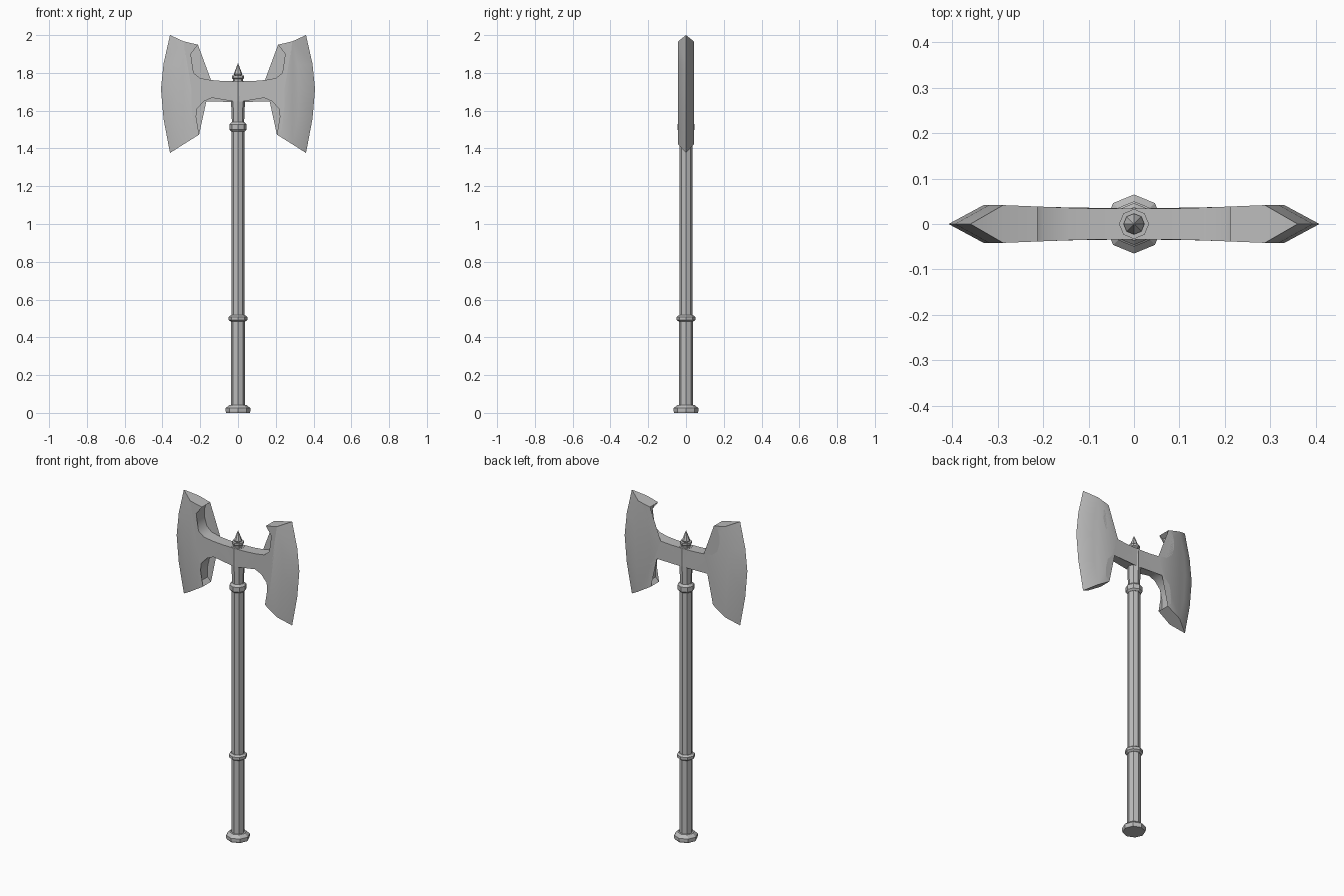
import bpy
import bmesh
from math import cos, sin, pi, radians

if "Cube" in bpy.data.objects:
    bpy.data.objects.remove(bpy.data.objects["Cube"])

steel = bpy.data.materials.new("grey steel")
steel.use_nodes = True
GREY = (0.5, 0.5, 0.5, 1)
steel.diffuse_color = GREY
steel.node_tree.nodes["Principled BSDF"].inputs["Base Color"].default_value = GREY


def finish(name, bm):
    bmesh.ops.recalc_face_normals(bm, faces=bm.faces)
    mesh = bpy.data.meshes.new(name)
    bm.to_mesh(mesh)
    bm.free()
    mesh.materials.append(steel)
    obj = bpy.data.objects.new(name, mesh)
    bpy.context.collection.objects.link(obj)
    return obj


def turned(name, profile, sides=8):
    """Faceted solid from (radius, height) pairs, corners on the axes."""
    bm = bmesh.new()
    rings = [[bm.verts.new((r * cos(2 * pi * i / sides), r * sin(2 * pi * i / sides), z))
              for i in range(sides)] for r, z in profile]
    for low, high in zip(rings, rings[1:]):
        for i in range(sides):
            j = (i + 1) % sides
            bm.faces.new((low[i], low[j], high[j], high[i]))
    bm.faces.new(rings[0])
    bm.faces.new(rings[-1])
    return finish(name, bm)


# Handle and its fittings
turned("pommel", [(0.062, 0), (0.065, 0.008), (0.065, 0.025), (0.046, 0.042)])
turned("grip", [(0.037, 0.03), (0.037, 0.5)])
turned("shaft", [(0.035, 0.49), (0.035, 1.52)])
turned("grip_ring", [(0.038, 0.483), (0.05, 0.492), (0.05, 0.508), (0.038, 0.517)])
turned("neck_ring", [(0.036, 1.49), (0.046, 1.5), (0.046, 1.528), (0.034, 1.54)])
turned("head_socket", [(0.032, 1.53), (0.037, 1.65), (0.036, 1.757)])
turned("cap_collar", [(0.026, 1.75), (0.027, 1.768), (0.033, 1.774), (0.033, 1.786)])
turned("cap_spike", [(0.018, 1.785), (0.023, 1.793), (0.001, 1.85)])

# Double head: half outline, ridge where the bevel starts, and cutting edge
upper = [(0, 1.755), (0.08, 1.757), (0.143, 1.762), (0.2, 1.772), (0.235, 1.8),
         (0.25, 1.85), (0.25, 1.9), (0.238, 1.935), (0.212, 1.949)]
lower = [(0.206, 1.473), (0.23, 1.495), (0.23, 1.555), (0.217, 1.61),
         (0.18, 1.65), (0.138, 1.668), (0, 1.645)]
ridge = [(0.288, 1.967), (0.318, 1.84), (0.33, 1.714), (0.318, 1.56), (0.288, 1.422)]
edge = [(0.36, 2.0), (0.394, 1.85), (0.408, 1.714), (0.394, 1.555), (0.36, 1.376)]


def thickness(x):
    return 0.034 + 0.008 * min(max((x - 0.1) / 0.2, 0), 1)


bm = bmesh.new()
outline = upper + ridge + lower
sides = [[bm.verts.new((x, s * thickness(x), z)) for x, z in outline] for s in (-1, 1)]
cut = [bm.verts.new((x, 0, z)) for x, z in edge]
first, last = len(upper), len(upper) + len(ridge) - 1
for loop in sides:
    bm.faces.new(loop)
    for i in range(len(ridge) - 1):
        bm.faces.new((loop[first + i], loop[first + i + 1], cut[i + 1], cut[i]))
# Rim between both cheeks, then the tip triangles
a, b = sides
for i in range(len(outline) - 1):
    if not first <= i < last:
        bm.faces.new((a[i], a[i + 1], b[i + 1], b[i]))
bm.faces.new((a[first], b[first], cut[0]))
bm.faces.new((a[last], b[last], cut[-1]))
bmesh.ops.triangulate(bm, faces=[f for f in bm.faces if len(f.verts) > 4])
head = finish("axe_head", bm)
mirror = head.modifiers.new("Mirror", "MIRROR")
mirror.use_clip = True

# Soft blade shading with sharp rims
bpy.ops.object.select_all(action="DESELECT")
head.select_set(True)
bpy.context.view_layer.objects.active = head
bpy.ops.object.shade_smooth_by_angle(angle=radians(35))
